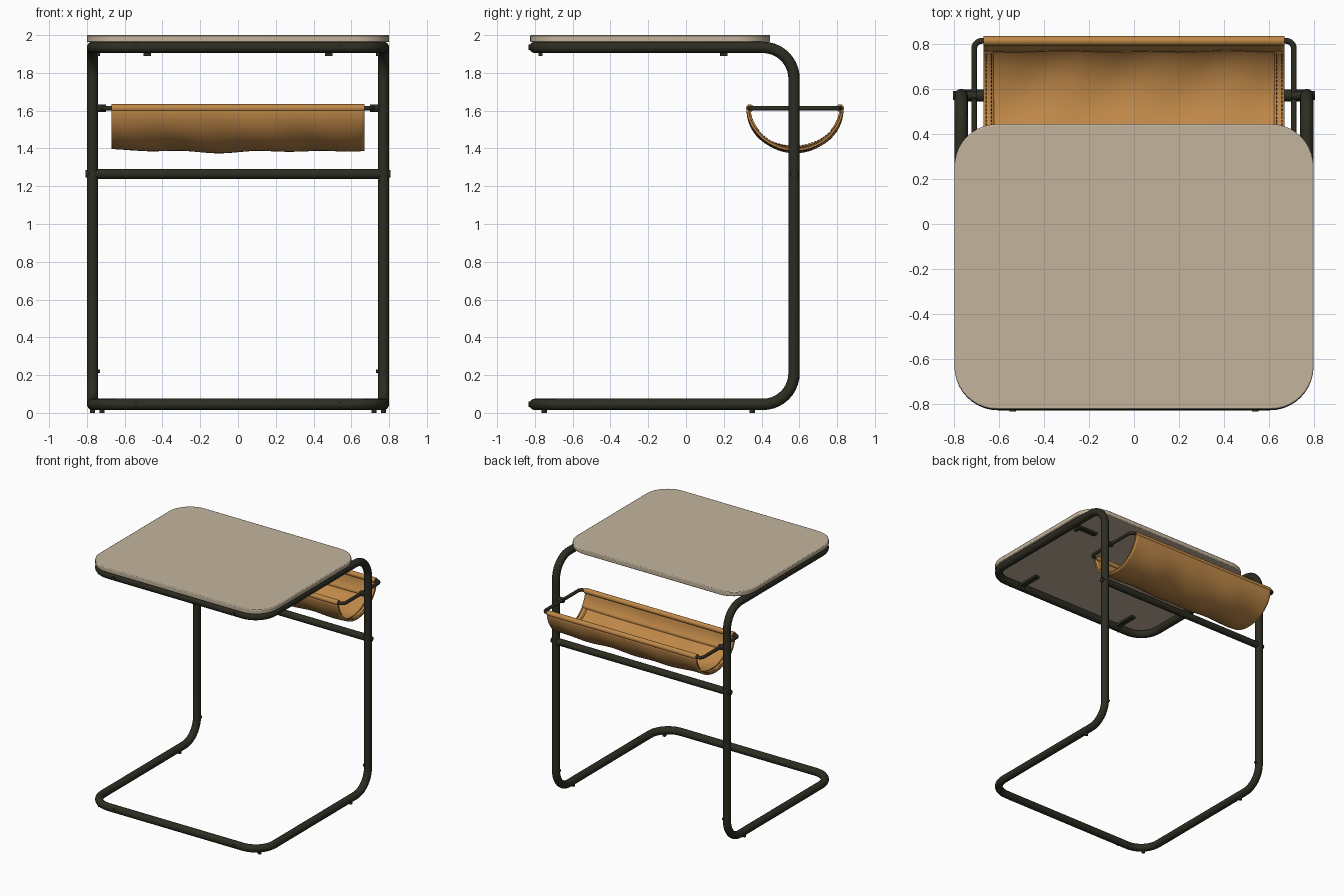
import bpy, bmesh, math
from mathutils import Vector

if "Cube" in bpy.data.objects:
    bpy.data.objects.remove(bpy.data.objects["Cube"], do_unlink=True)


def material(name, rgb):
    m = bpy.data.materials.new(name)
    m.use_nodes = True
    m.diffuse_color = (*rgb, 1)
    bsdf = m.node_tree.nodes["Principled BSDF"]
    bsdf.inputs["Base Color"].default_value = (*rgb, 1)
    bsdf.inputs["Roughness"].default_value = 0.7
    return m


METAL = material("dark olive metal", (0.026, 0.026, 0.016))
STONE = material("warm beige top", (0.55, 0.455, 0.335))
LEATHER = material("tan leather", (0.52, 0.245, 0.065))
THREAD = material("brown thread", (0.10, 0.045, 0.015))


def add(name, data, mat):
    ob = bpy.data.objects.new(name, data)
    bpy.context.collection.objects.link(ob)
    data.materials.append(mat)
    bpy.ops.object.select_all(action="DESELECT")
    ob.select_set(True)
    bpy.context.view_layer.objects.active = ob
    return ob


def smooth(ob):
    bpy.ops.object.shade_smooth_by_angle(angle=math.radians(40))
    return ob


def fillet(points, radius, closed=True, steps=10):
    """Round every corner of a path with right-angled bends."""
    pts = [Vector(p) for p in points]
    n, out = len(pts), []
    for i, p in enumerate(pts):
        if not closed and i in (0, n - 1):
            out.append(p)
            continue
        u = (pts[i - 1] - p).normalized()
        v = (pts[(i + 1) % n] - p).normalized()
        centre = p + (u + v) * radius
        for k in range(steps + 1):
            a = k / steps * math.pi / 2
            out.append(centre - radius * (v * math.cos(a) + u * math.sin(a)))
    return out


def tube(name, points, radius, mat, closed=False, sides=4):
    cu = bpy.data.curves.new(name, "CURVE")
    cu.dimensions = "3D"
    cu.bevel_depth = radius
    cu.bevel_resolution = sides
    cu.use_fill_caps = True
    sp = cu.splines.new("POLY")
    sp.points.add(len(points) - 1)
    for q, p in zip(sp.points, points):
        q.co = (*p, 1)
    sp.use_cyclic_u = closed
    add(name, cu, mat)
    bpy.ops.object.convert(target="MESH")
    return smooth(bpy.context.object)


def box(name, centre, size, mat):
    bm = bmesh.new()
    bmesh.ops.create_cube(bm, size=1)
    bmesh.ops.scale(bm, vec=size, verts=bm.verts)
    bmesh.ops.translate(bm, vec=centre, verts=bm.verts)
    me = bpy.data.meshes.new(name)
    bm.to_mesh(me)
    bm.free()
    return add(name, me, mat)


def side_name(s):
    return "left" if s > 0 else "right"


# Continuous bent tube frame
X, FRONT, BACK, LOW, HIGH = 0.77, -0.80, 0.572, 0.045, 1.935
path = [(X, BACK, HIGH), (X, FRONT, HIGH), (-X, FRONT, HIGH), (-X, BACK, HIGH),
        (-X, BACK, LOW), (-X, FRONT, LOW), (X, FRONT, LOW), (X, BACK, LOW)]
tube("tube_frame", fillet(path, 0.165), 0.03, METAL, closed=True, sides=6)
tube("cross_bar", [(-X, BACK, 1.265), (X, BACK, 1.265)], 0.027, METAL)

# Rounded table top
outline = fillet([(0.8, 0.445, 0), (-0.8, 0.445, 0), (-0.8, -0.825, 0), (0.8, -0.825, 0)], 0.19)
bm = bmesh.new()
face = bm.faces.new([bm.verts.new((p.x, p.y, 1.963)) for p in outline])
ext = bmesh.ops.extrude_face_region(bm, geom=[face])
bmesh.ops.translate(bm, vec=(0, 0, 0.037),
                    verts=[v for v in ext["geom"] if isinstance(v, bmesh.types.BMVert)])
bmesh.ops.recalc_face_normals(bm, faces=bm.faces)
mesh = bpy.data.meshes.new("table_top")
bm.to_mesh(mesh)
bm.free()
top = add("table_top", mesh, STONE)
bev = top.modifiers.new("soft_edge", "BEVEL")
bev.width, bev.segments, bev.limit_method = 0.006, 2, "ANGLE"
smooth(top)

# Fixing tabs, bolts and feet
for s in (1, -1):
    n = side_name(s)
    box("front_tab_" + n, (s * 0.48, -0.69, 1.925), (0.04, 0.22, 0.02), METAL)
    box("front_tab_lip_" + n, (s * 0.48, -0.77, 1.905), (0.04, 0.02, 0.03), METAL)
    box("side_tab_" + n, (s * 0.66, 0.2, 1.925), (0.22, 0.04, 0.02), METAL)
    box("side_tab_lip_" + n, (s * 0.74, 0.2, 1.905), (0.02, 0.04, 0.03), METAL)
    for label, z in (("lower", LOW), ("upper", HIGH)):
        tube(f"{label}_front_bolt_{n}", [(s * 0.54, FRONT, z), (s * 0.54, -0.835, z)], 0.015, METAL)
    tube("cross_bar_bolt_" + n, [(s * X, BACK, 1.265), (s * 0.807, BACK, 1.265)], 0.02, METAL)
    tube("post_screw_" + n, [(s * X, BACK, 0.22), (s * 0.73, BACK, 0.22)], 0.01, METAL)
    tube("rear_foot_" + n, [(s * X, 0.35, 0.03), (s * X, 0.35, 0)], 0.014, METAL)
    tube("front_foot_" + n, [(s * 0.72, -0.75, 0.03), (s * 0.72, -0.75, 0)], 0.014, METAL)
    # Collar joining the sling wire to the post
    tube("sling_collar_" + n, [(s * X, BACK, 1.613), (s * 0.70, BACK, 1.613)], 0.02, METAL)

# Sling wire loop
CY, A, RZ, DEPTH, HALF = 0.577, 0.239, 1.613, 0.225, 0.67
loop = [(0.712, CY - A, RZ), (-0.712, CY - A, RZ), (-0.712, CY + A, RZ), (0.712, CY + A, RZ)]
tube("sling_wire", fillet(loop, 0.035, steps=6), 0.013, METAL, closed=True)


def sling_point(x, t, inset=0.0):
    """Point on the hanging sheet; t runs from 0 (front rod) to 1 (back rod)."""
    a = math.pi * t
    sag = math.sin(a)
    crease = 0.004 * sag * (math.sin(9 * x + 5 * t) + math.sin(17 * x - 8 * t + 1))
    lift = 0.012 * sag * (x / HALF) ** 4
    k = crease - inset
    return Vector((x, CY - (A + 0.012 + k) * math.cos(a), RZ - (DEPTH + k) * sag + lift))


def sheet(name, x0, x1, t0, t1, inset, thickness, nx, nt):
    bm = bmesh.new()
    rows = [[bm.verts.new(sling_point(x0 + (x1 - x0) * i / nx, t0 + (t1 - t0) * j / nt, inset))
             for i in range(nx + 1)] for j in range(nt + 1)]
    for r, q in zip(rows, rows[1:]):
        for i in range(nx):
            bm.faces.new((r[i], r[i + 1], q[i + 1], q[i]))
    me = bpy.data.meshes.new(name)
    bm.to_mesh(me)
    bm.free()
    ob = add(name, me, LEATHER)
    mod = ob.modifiers.new("thickness", "SOLIDIFY")
    mod.thickness, mod.offset = thickness, 0
    return smooth(ob)


# Leather sling with rod sleeves, doubled flaps and hems
sheet("sling_sheet", -HALF, HALF, 0, 1, 0, 0.012, 70, 28)
for label, y, t0, t1 in (("front", CY - A, 0.02, 0.2), ("back", CY + A, 0.8, 0.98)):
    tube(label + "_sleeve", [(-HALF, y, RZ), (HALF, y, RZ)], 0.021, LEATHER)
    sheet(label + "_flap", -HALF, HALF, t0, t1, 0.011, 0.009, 70, 6)
for s in (1, -1):
    n = side_name(s)
    sheet("hem_" + n, s * 0.625, s * HALF, 0.2, 0.8, 0.008, 0.006, 4, 24)
    # Dashed stitching along each hem
    for row, x in (("inner", 0.634), ("outer", 0.66)):
        for k in range(24):
            t = 0.21 + k * 0.024
            ends = [sling_point(s * x, t + d, 0.0115) for d in (0, 0.015)]
            tube(f"stitch_{row}_{n}_{k}", ends, 0.0025, THREAD, sides=0)
